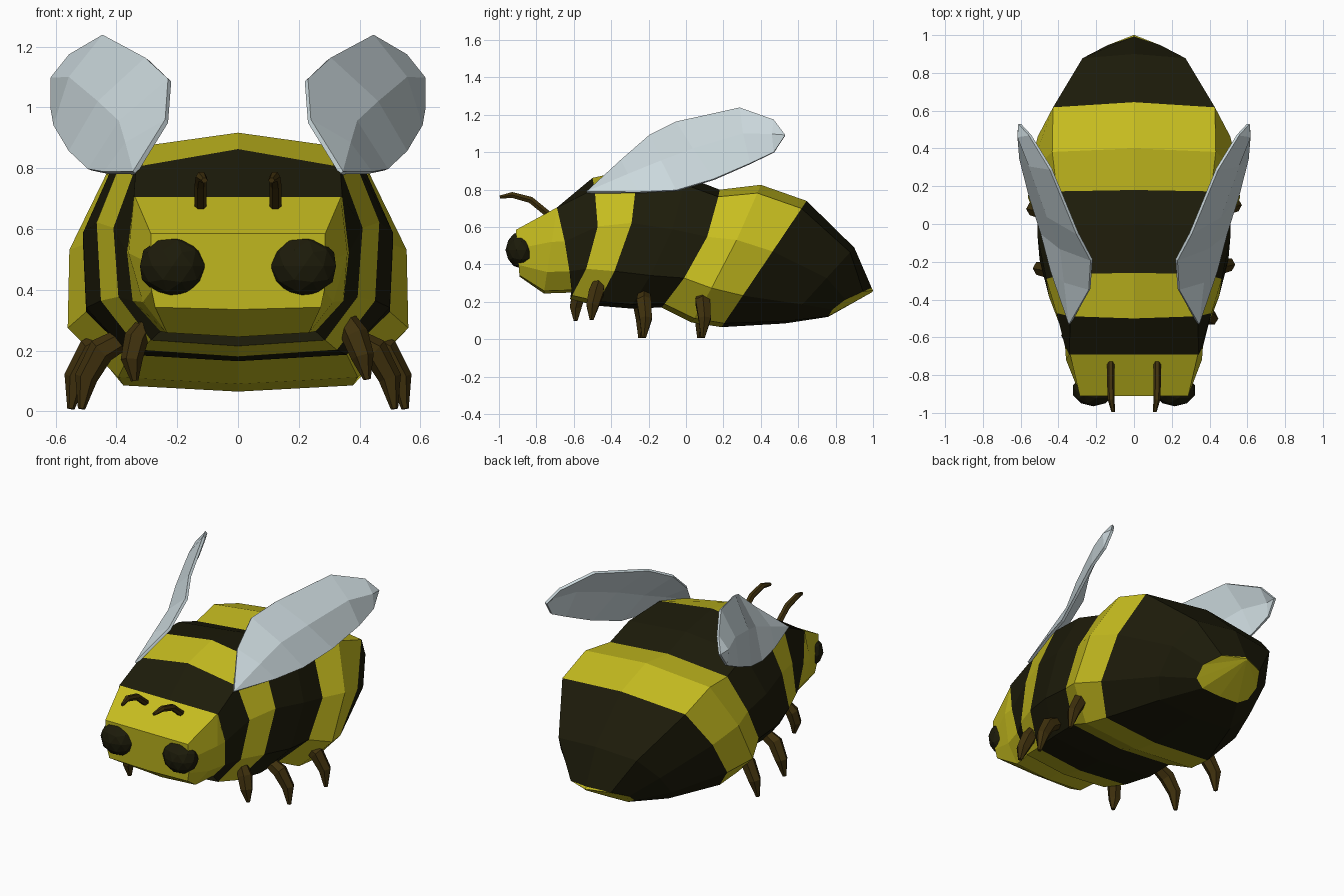
import bpy
import bmesh
from math import sin, cos, pi, tau
from mathutils import Vector

old = bpy.data.objects.get("Cube")
if old:
    bpy.data.objects.remove(old, do_unlink=True)


def make_material(name, rgb):
    mat = bpy.data.materials.new(name)
    mat.use_nodes = True
    color = (*rgb, 1.0)
    mat.diffuse_color = color
    mat.node_tree.nodes["Principled BSDF"].inputs["Base Color"].default_value = color
    return mat


yellow = make_material("yellow fur", (0.57, 0.51, 0.014))
dark = make_material("dark fur", (0.012, 0.011, 0.003))
brown = make_material("brown limb", (0.05, 0.03, 0.004))
pale = make_material("pale wing", (0.60, 0.69, 0.72))


def finish(name, bm, materials):
    """Turn a bmesh into a flat shaded object."""
    bmesh.ops.recalc_face_normals(bm, faces=bm.faces)
    mesh = bpy.data.meshes.new(name)
    bm.to_mesh(mesh)
    bm.free()
    for mat in materials:
        mesh.materials.append(mat)
    obj = bpy.data.objects.new(name, mesh)
    bpy.context.scene.collection.objects.link(obj)
    return obj


def skin(name, rings, materials, bands=None):
    """Join closed rings of points; bands gives each span its material index."""
    bm = bmesh.new()
    loops = [[bm.verts.new(point) for point in ring] for ring in rings]
    count = len(loops[0])
    for span, (a, b) in enumerate(zip(loops, loops[1:])):
        for i in range(count):
            j = (i + 1) % count
            face = bm.faces.new((a[i], a[j], b[j], b[i]))
            face.material_index = bands[span] if bands else 0
    for loop, span in ((loops[0], 0), (loops[-1], -1)):
        face = bm.faces.new(loop)
        face.material_index = bands[span] if bands else 0
    bmesh.ops.remove_doubles(bm, verts=bm.verts, dist=0.0005)
    return finish(name, bm, materials)


def body_ring(top, low, width, corner, hip, base, drop=0.06, bow=0.0):
    """Ten sided slanted ring between a top and a bottom point (y, z)."""
    half = [(0, 0), (corner, drop), (1, 0.4), (hip, 0.75), (base, 0.97), (0, 1)]
    outline = half + [(-x, t) for x, t in reversed(half[1:-1])]
    return [(width * x,
             top[0] + (low[0] - top[0]) * t + bow * sin(pi * t),
             top[1] + (low[1] - top[1]) * t) for x, t in outline]


def body_part(name, rows, bands):
    return skin(name, [body_ring(*row) for row in rows], (yellow, dark), bands)


# Head, thorax and abdomen
neck = ((-0.69, 0.705), (-0.61, 0.25), 0.365, 0.94, 0.95, 0.7, 0, 0.01)
waist = ((0.18, 0.8), (-0.13, 0.17), 0.51, 0.8, 0.98, 0.7, 0.06, 0.06)
body_part("head", [
    ((-0.91, 0.585), (-0.89, 0.335), 0.287, 1, 0.99, 0.95, 0),
    ((-0.69, 0.705), (-0.76, 0.245), 0.36, 0.94, 0.87, 0.65, 0),
    neck,
], (0, 0))
body_part("thorax", [
    neck,
    ((-0.5, 0.863), (-0.62, 0.215), 0.41, 0.82, 0.96, 0.7, 0.09, 0.08),
    ((-0.26, 0.917), (-0.48, 0.18), 0.465, 0.79, 0.97, 0.7, 0.07, 0.06),
    ((0, 0.87), (-0.3, 0.165), 0.51, 0.79, 0.98, 0.7, 0.06, 0.05),
    waist,
], (1, 0, 1, 1))
body_part("abdomen", [
    waist,
    ((0.4, 0.826), (0.03, 0.09), 0.555, 0.78, 1.01, 0.71, 0.06, 0.02),
    ((0.645, 0.74), (0.19, 0.065), 0.51, 0.84, 0.98, 0.74),
    ((0.9, 0.49), (0.53, 0.085), 0.345, 0.79, 0.98, 0.75),
    ((0.993, 0.275), (0.76, 0.12), 0.2, 0.7, 0.95, 0.65, 0.12, -0.05),
    ((1, 0.262), (0.995, 0.252), 0.005, 0.7, 0.9, 0.7),
], (0, 0, 1, 1, 0))


def limb(name, path, sizes, sides=6):
    """Tapered bent tube along a path."""
    path = [Vector(point) for point in path]
    rings = []
    for i, point in enumerate(path):
        along = path[min(i + 1, len(path) - 1)] - path[max(i - 1, 0)]
        u = along.cross(Vector((0, 1, 0.01))).normalized()
        if abs(along.normalized().y) > 0.7:
            u = Vector((1, 0, 0))
        v = along.cross(u).normalized()
        rings.append([point + sizes[i] * (u * cos(tau * k / sides) + v * sin(tau * k / sides))
                      for k in range(sides)])
    return skin(name, rings, (brown,))


# Wing outline from root along the leading edge to the tip and back
wing_outline = [
    (0.34, -0.53, 0.785), (0.235, -0.345, 0.955), (0.225, -0.19, 1.09),
    (0.3, -0.05, 1.16), (0.44, 0.29, 1.235), (0.55, 0.47, 1.17),
    (0.605, 0.53, 1.09), (0.61, 0.47, 1.0), (0.6, 0.345, 0.94),
    (0.55, 0.15, 0.855), (0.487, -0.05, 0.795), (0.435, -0.25, 0.785)]


def wing(name, side):
    bm = bmesh.new()
    edge = [bm.verts.new((side * x, y, z)) for x, y, z in wing_outline]
    last = len(edge)
    rows = [[edge[0]] * 3]
    for i in range(1, last // 2):
        front, back = edge[i], edge[last - i]
        middle = (front.co + back.co) / 2 + Vector((side * 0.03, -0.01, 0.01))
        rows.append([front, bm.verts.new(middle), back])
    rows.append([edge[last // 2]] * 3)
    for a, b in zip(rows, rows[1:]):
        for k in (0, 1):
            corners = list(dict.fromkeys((a[k], a[k + 1], b[k + 1], b[k])))
            bm.faces.new(corners)
    obj = finish(name, bm, (pale,))
    shell = obj.modifiers.new("thickness", "SOLIDIFY")
    shell.thickness = 0.016
    shell.offset = 0
    return obj


for label, side in (("left", 1), ("right", -1)):
    wing(label + "_wing", side)

    # Faceted eyes
    bm = bmesh.new()
    bmesh.ops.create_icosphere(bm, subdivisions=2, radius=1)
    for vert in bm.verts:
        vert.co = Vector((side * 0.216 + vert.co.x * 0.112,
                          vert.co.y * 0.085 - 0.88, vert.co.z * 0.1 + 0.478))
    finish(label + "_eye", bm, (dark,))

    # Antennae
    limb(label + "_antenna", [
        (side * 0.123, -0.72, 0.655), (side * 0.123, -0.83, 0.745),
        (side * 0.121, -0.93, 0.772), (side * 0.11, -0.995, 0.76)],
        (0.02, 0.02, 0.018, 0.01))

    # Middle and rear legs
    for part, y, reach in (("middle", -0.225, 0), ("rear", 0.09, 0.035)):
        y -= 0.02 if side < 0 else 0
        limb(label + "_" + part + "_leg", [
            (side * (0.36 + reach), y, 0.25), (side * (0.45 + reach), y, 0.2),
            (side * (0.5 + reach), y + 0.01, 0.11), (side * (0.515 + reach), y, 0.008)],
            (0.035, 0.045, 0.038, 0.012))

# Front legs stand a little differently on each side
limb("left_front_leg", [(0.345, -0.46, 0.32), (0.385, -0.48, 0.25),
                        (0.41, -0.5, 0.18), (0.425, -0.505, 0.105)],
     (0.03, 0.045, 0.038, 0.012))
limb("right_front_leg", [(-0.31, -0.56, 0.28), (-0.335, -0.575, 0.24),
                         (-0.35, -0.59, 0.17), (-0.34, -0.59, 0.1)],
     (0.03, 0.04, 0.036, 0.012))
